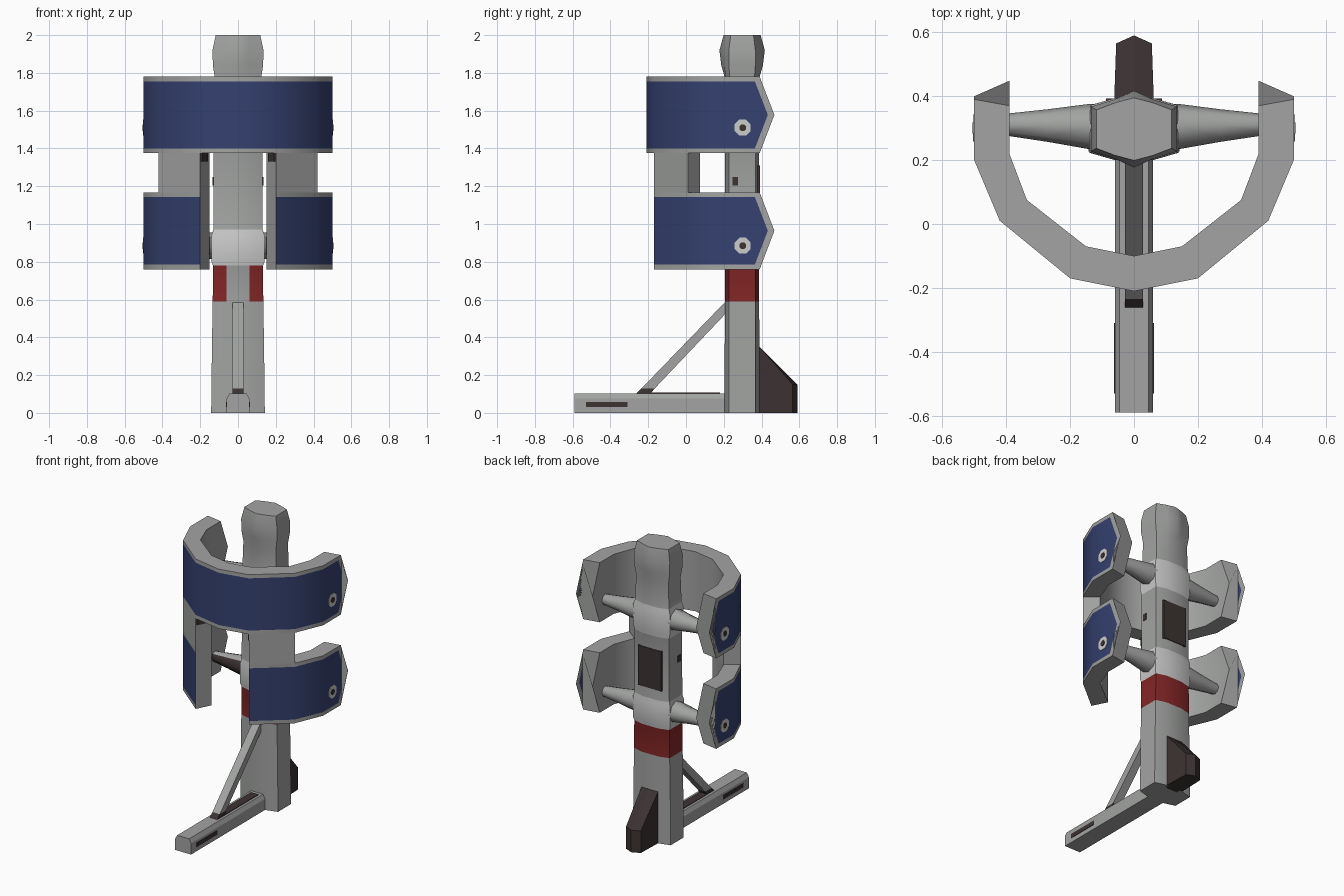
import bpy, bmesh, math
from mathutils import Vector

if "Cube" in bpy.data.objects:
    bpy.data.objects.remove(bpy.data.objects["Cube"])

MATS = {}
for name, col in {"grey": (0.36, 0.37, 0.36), "light grey": (0.60, 0.61, 0.60),
                  "navy blue": (0.036, 0.054, 0.165), "dark red": (0.24, 0.02, 0.02),
                  "dark brown": (0.045, 0.033, 0.032)}.items():
    m = bpy.data.materials.new(name)
    m.diffuse_color = (*col, 1)
    m.use_nodes = True
    m.node_tree.nodes["Principled BSDF"].inputs["Base Color"].default_value = m.diffuse_color
    MATS[name] = m
ORDER = list(MATS)
GREY, LIGHT, BLUE, RED, DARK = range(5)


def finish(bm, name, rule=None, smooth=40):
    """Turn a bmesh into an object; rule(face centre, normal) gives the material."""
    bmesh.ops.recalc_face_normals(bm, faces=bm.faces)
    bm.normal_update()
    if rule is not None:
        for f in bm.faces:
            f.material_index = rule(f.calc_center_median(), f.normal) if callable(rule) else rule
    me = bpy.data.meshes.new(name)
    bm.to_mesh(me)
    bm.free()
    for k in ORDER:
        me.materials.append(MATS[k])
    ob = bpy.data.objects.new(name, me)
    bpy.context.collection.objects.link(ob)
    if smooth:
        bpy.ops.object.select_all(action='DESELECT')
        ob.select_set(True)
        bpy.context.view_layer.objects.active = ob
        bpy.ops.object.shade_smooth_by_angle(angle=math.radians(smooth))
    return ob


def loft(rings, name, rule=None, smooth=40):
    """Skin a list of closed rings and cap both ends."""
    bm = bmesh.new()
    vs = [[bm.verts.new(p) for p in r] for r in rings]
    n = len(vs[0])
    for a, b in zip(vs, vs[1:]):
        for i in range(n):
            bm.faces.new((a[i], a[(i + 1) % n], b[(i + 1) % n], b[i]))
    bm.faces.new(vs[0])
    bm.faces.new(vs[-1])
    return finish(bm, name, rule, smooth)


def box(name, x, y, z, mat):
    ring = lambda h: [(x[0], y[0], h), (x[1], y[0], h), (x[1], y[1], h), (x[0], y[1], h)]
    return loft([ring(z[0]), ring(z[1])], name, mat, 0)


def disc(name, x0, x1, y, z, r, mat):
    ring = lambda x: [(x, y + r * math.cos(math.pi * (i + .5) / 4),
                       z + r * math.sin(math.pi * (i + .5) / 4)) for i in range(8)]
    return loft([ring(x0), ring(x1)], name, mat, 0)


# Post with collars and a wider head
def section(z, w, d0, d1, ds, k=0.06, cy=0.297):
    q = [(0, -d0), (k, -d1), (w, -ds), (w, ds), (k, d1)]
    return [(x, cy + y, z) for x, y in q + [(-x, -y) for x, y in q]]


levels = [(0, .142, .092, .092, .07), (.35, .138, .092, .092, .07), (.59, .134, .09, .09, .07),
          (.78, .132, .09, .09, .07), (.80, .14, .097, .097, .074), (.94, .14, .097, .097, .074),
          (.97, .131, .09, .09, .07), (1.40, .13, .09, .09, .07), (1.43, .138, .097, .097, .074),
          (1.57, .138, .097, .097, .074), (1.60, .127, .09, .09, .068), (1.77, .122, .09, .09, .065),
          (1.84, .133, .11, .093, .07), (1.92, .135, .12, .093, .07), (2.0, .118, .098, .082, .06)]


def post_rule(c, n):
    if .59 < c.z < .78 and not (c.y < .25 and abs(c.x) < .06):
        return RED
    if .78 < c.z < .97 or 1.40 < c.z < 1.60:
        return LIGHT
    return GREY


loft([section(*l) for l in levels], "post", post_rule, 45)
box("back_panel", (-.088, .088), (.36, .392), (1.04, 1.31), DARK)

# Foot beam with chamfered top, and the diagonal brace above it
foot = [(-.06, 0), (.06, 0), (.06, .075), (.045, .103), (-.045, .103), (-.06, .075)]
loft([[(x, y, z) for x, z in foot] for y in (-.59, .23)], "foot_beam", GREY, 0)
box("foot_tread", (-.028, .028), (-.25, .18), (.10, .107), DARK)
brace = [(-.265, .10, -.19), (-.235, .13, -.165), (.205, .585, .205)]
low_z = [.10, .13, .52]
loft([[(-.028, a, z), (.028, a, z), (.028, b, l), (-.028, b, l)]
      for (a, z, b), l in zip(brace, low_z)], "brace",
     lambda c, n: DARK if c.z < .13 else GREY, 0)

# Rear fin: side outline lofted across a shallow ridge
fin_rows = [(-.062, .565), (0, .59), (.062, .565)]
loft([[(x, .36, 0), (x * .9, ye, 0), (x * .9, ye, .15), (x, .385, .355), (x, .36, .355)]
      for x, ye in fin_rows], "rear_fin", DARK, 0)

# Half outline of the curved guards: outer and inner points, front to back
OUTER = [(0, -.21), (.20, -.17), (.42, .01), (.50, .20)]
INNER = [(0, -.10), (.15, -.07), (.335, .075), (.39, .22)]


def guard(name, zlo, zhi, path):
    """Curved pad: path lists (outline index, side); index 4 is the inset line, 5 the pointed end."""
    mid, half = (zlo + zhi) / 2, (zhi - zlo) / 2
    zs = [zlo, zlo + .025, mid, zhi - .025, zhi]
    rings = []
    for i, s in path:
        out, inn = [], []
        for z in zs:
            tip = .39 + .078 * (1 - abs(z - mid) / half)
            if i < 4:
                o, n = OUTER[i], INNER[i]
            else:
                e = tip - (.035 if i == 4 else 0)
                o, n = (.50, e), (.39, e - .02)
            out.append((s * o[0], o[1], z))
            inn.append((s * n[0], n[1], z))
        rings.append(out + inn[::-1])
    ob = loft(rings, name, GREY, 40)
    # Blue field on the outer skin, inside the rim
    n = 10
    for k in range(len(rings) - 1):
        if 5 in (path[k][0], path[k + 1][0]):
            continue
        for j in (1, 2):
            ob.data.polygons[k * n + j].material_index = BLUE
    return ob


right = [(i, 1) for i in range(6)]
left = [(i, -1) for i in range(5, 0, -1)]
guard("upper_guard", 1.375, 1.78, left + right)

for s, side in ((1, "right"), (-1, "left")):
    guard("lower_guard_" + side, .76, 1.168, [(i, s) for i in range(1, 6)])

    # Strut joining the upper and lower guards
    plan = [OUTER[1], OUTER[2], INNER[2], INNER[1]]
    loft([[(s * x, y, z) for x, y in plan] for z in (1.15, 1.40)], "guard_strut_" + side, GREY, 0)

    # Dark stop plate on the inner end of the strut
    a, b = Vector(OUTER[1]), Vector(INNER[1])
    off = Vector((-.006, -.003))
    quad = [a.lerp(b, .05), a.lerp(b, .7), a.lerp(b, .7) + off, a.lerp(b, .05) + off]
    loft([[(s * p.x, p.y, z) for p in quad] for z in (1.33, 1.375)], "strut_stop_" + side, DARK, 0)

    # Tapered arms from the collars to the guards, with bolts outside
    for z, row in ((1.51, "upper"), (.885, "lower")):
        rings = []
        for x, r, cy in ((.10, .072, .305), (.145, .07, .305), (.27, .051, .308), (.41, .033, .311)):
            rings.append([(s * x, cy + r * math.cos(math.tau * i / 8),
                           z + r * math.sin(math.tau * i / 8)) for i in range(8)])
        loft(rings, f"{row}_arm_{side}",
             lambda c, n, row=row: DARK if row == "lower" and abs(c.x) > .2 and n.y < -.5 else GREY, 50)
        disc(f"{row}_washer_{side}", s * .495, s * .503, .30, z, .046, LIGHT)
        disc(f"{row}_bolt_{side}", s * .50, s * .506, .30, z, .019, DARK)

    # Slot on the foot side and small port on the post side
    box("foot_slot_" + side, sorted((s * .055, s * .063)), (-.53, -.31), (.03, .058), DARK)
    box("post_port_" + side, sorted((s * .127, s * .134)), (.245, .275), (1.205, 1.25), DARK)
